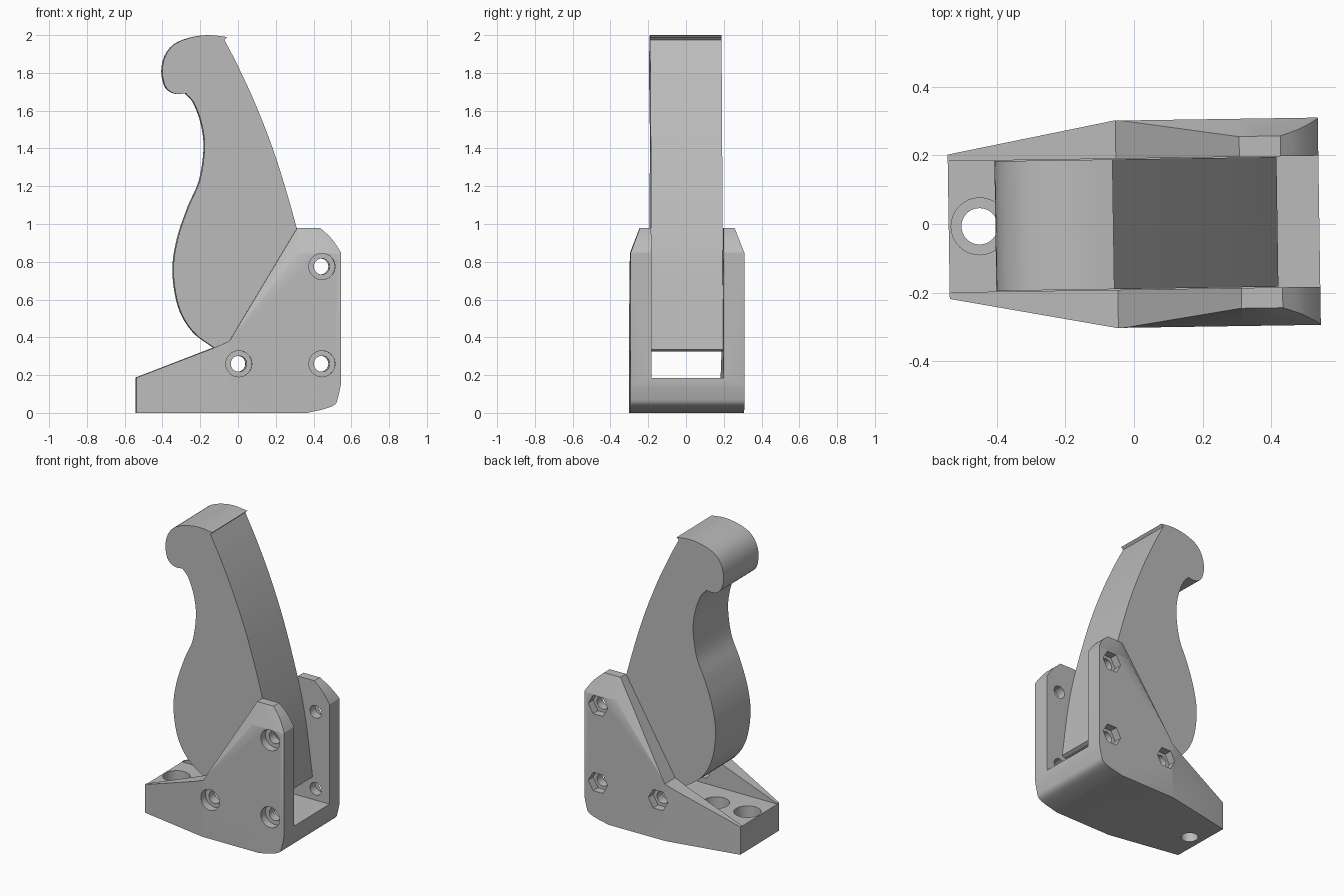
import bpy, bmesh, math
from mathutils import Vector

if "Cube" in bpy.data.objects:
    bpy.data.objects.remove(bpy.data.objects["Cube"], do_unlink=True)

grey = bpy.data.materials.new("plain grey")
grey.use_nodes = True
grey.diffuse_color = (0.5, 0.5, 0.5, 1)
grey.node_tree.nodes["Principled BSDF"].inputs["Base Color"].default_value = (0.5, 0.5, 0.5, 1)

YAW = 0.015  # the whole model sits slightly turned


def finish(name, bm):
    bmesh.ops.recalc_face_normals(bm, faces=bm.faces[:])
    mesh = bpy.data.meshes.new(name)
    bm.to_mesh(mesh)
    bm.free()
    mesh.materials.append(grey)
    ob = bpy.data.objects.new(name, mesh)
    bpy.context.collection.objects.link(ob)
    return ob


def prism(name, outline, axis, low, high):
    """Extrude a 2D outline along y (outline is x, z) or z (outline is x, y)."""
    bm = bmesh.new()

    def place(p, d):
        return (p[0], d, p[1]) if axis == "y" else (p[0], p[1], d)
    face = bm.faces.new([bm.verts.new(place(p, low)) for p in outline])
    moved = bmesh.ops.extrude_face_region(bm, geom=[face])["geom"]
    bmesh.ops.translate(bm, vec=Vector(place((0, 0), high - low)),
                        verts=[v for v in moved if isinstance(v, bmesh.types.BMVert)])
    return finish(name, bm)


def hull(name, points):
    bm = bmesh.new()
    for p in points:
        bm.verts.new(p)
    bmesh.ops.convex_hull(bm, input=bm.verts[:])
    return finish(name, bm)


def ring(x, c, r, n):
    return [(x + r * math.cos(2 * math.pi * i / n), c + r * math.sin(2 * math.pi * i / n))
            for i in range(n)]


def combine(target, tool, operation="DIFFERENCE"):
    tool.hide_render = True
    mod = target.modifiers.new("cut", "BOOLEAN")
    mod.operation = operation
    mod.solver = "EXACT"
    mod.object = tool
    bpy.context.view_layer.objects.active = target
    bpy.ops.object.modifier_apply(modifier=mod.name)
    bpy.data.objects.remove(tool, do_unlink=True)


def smooth_path(pts, steps=5):
    """Catmull-Rom curve through an open row of points."""
    pts = [Vector(p) for p in pts]
    row = [2 * pts[0] - pts[1]] + pts + [2 * pts[-1] - pts[-2]]
    out = []
    for a, b, c, d in zip(row, row[1:], row[2:], row[3:]):
        for i in range(steps):
            t = i / steps
            out.append(0.5 * (2 * b + (c - a) * t + (2 * a - 5 * b + 4 * c - d) * t ** 2
                              + (3 * b - a - 3 * c + d) * t ** 3))
    return out + [pts[-1]]


def shade(ob):
    ob.rotation_euler.z = YAW
    bpy.ops.object.select_all(action="DESELECT")
    ob.select_set(True)
    bpy.context.view_layer.objects.active = ob
    bpy.ops.object.shade_smooth_by_angle(angle=math.radians(25))


# Bracket: side profile with rounded lower corner, trimmed to a tapered plan
heel = smooth_path([(0.36, 0), (0.45, 0.02), (0.51, 0.045), (0.527, 0.09), (0.54, 0.15)], 3)
shoulder = smooth_path([(0.54, 0.85), (0.515, 0.89), (0.48, 0.935), (0.43, 0.98)], 3)
side = [(-0.54, 0)] + heel + shoulder + [(0.31, 0.98), (-0.05, 0.38), (-0.13, 0.345), (-0.54, 0.187)]
bracket = prism("bracket", side, "y", -0.4, 0.4)
plan = [(-0.6, -0.199), (-0.055, -0.302), (0.6, -0.302),
        (0.6, 0.302), (-0.055, 0.302), (-0.6, 0.199)]
combine(bracket, prism("plan", plan, "z", -0.1, 1.2), "INTERSECT")

# Chamfers on the outer top of both cheeks
for s in (-1, 1):
    low, high = (0.30, 0.85), (0.235, 1.02)
    top = [(x, s * y, z) for x in (0.31, 0.6)
           for y, z in (low, high, (0.302, 0.845), (0.4, 0.845), (0.4, 1.02))]
    combine(bracket, hull("top_chamfer", top))
    slant = [(-0.055, s * 0.302, 0.38), (0.311, s * 0.302, 0.845), (0.311, s * 0.235, 1.02),
             (-0.055, s * 0.4, 0.38), (0.311, s * 0.4, 0.845), (0.311, s * 0.4, 1.02)]
    combine(bracket, hull("slant_chamfer", slant))

# Channel between the cheeks
channel = [(-0.7, -0.191), (0.7, -0.191), (0.7, 0.191), (-0.7, 0.191)]
combine(bracket, prism("channel", channel, "z", 0.184, 1.3))

# Cross screw holes: round counterbore at the front, hex pocket at the back
for x, z in ((0, 0.26), (0.44, 0.26), (0.44, 0.775)):
    combine(bracket, prism("bore", ring(x, z, 0.042, 32), "y", -0.5, 0.5))
    combine(bracket, prism("counterbore", ring(x, z, 0.069, 32), "y", -0.5, -0.25))
    combine(bracket, prism("nut_pocket", ring(x, z, 0.071, 6), "y", 0.25, 0.5))

# Mounting hole and blind pocket in the floor
combine(bracket, prism("mount_bore", ring(-0.45, 0, 0.053, 32), "z", -0.1, 0.5))
combine(bracket, prism("mount_sink", ring(-0.45, 0, 0.083, 32), "z", 0.1, 0.5))
combine(bracket, prism("floor_pocket", ring(-0.22, 0, 0.083, 32), "z", 0.1, 0.5))
shade(bracket)

# Lever: curved handle standing in the channel
back = smooth_path([(0.418, 0.335), (0.37, 0.69), (0.31, 0.97), (0.205, 1.33),
                    (0.1, 1.61), (0.0, 1.83), (-0.075, 1.975)])
hook = smooth_path([(-0.06, 1.99), (-0.16, 2.0), (-0.26, 1.985), (-0.34, 1.95), (-0.387, 1.89),
                    (-0.404, 1.81), (-0.39, 1.735), (-0.36, 1.7), (-0.32, 1.688), (-0.28, 1.692)], 3)
grip = smooth_path([(-0.279, 1.692), (-0.235, 1.64), (-0.195, 1.53), (-0.18, 1.4), (-0.205, 1.23),
                    (-0.265, 1.09), (-0.322, 0.92), (-0.345, 0.75), (-0.315, 0.56),
                    (-0.24, 0.43), (-0.13, 0.345)])
lever = prism("lever", back + hook + grip + [(-0.08, 0.325), (0.40, 0.325)], "y", -0.189, 0.189)
shade(lever)
